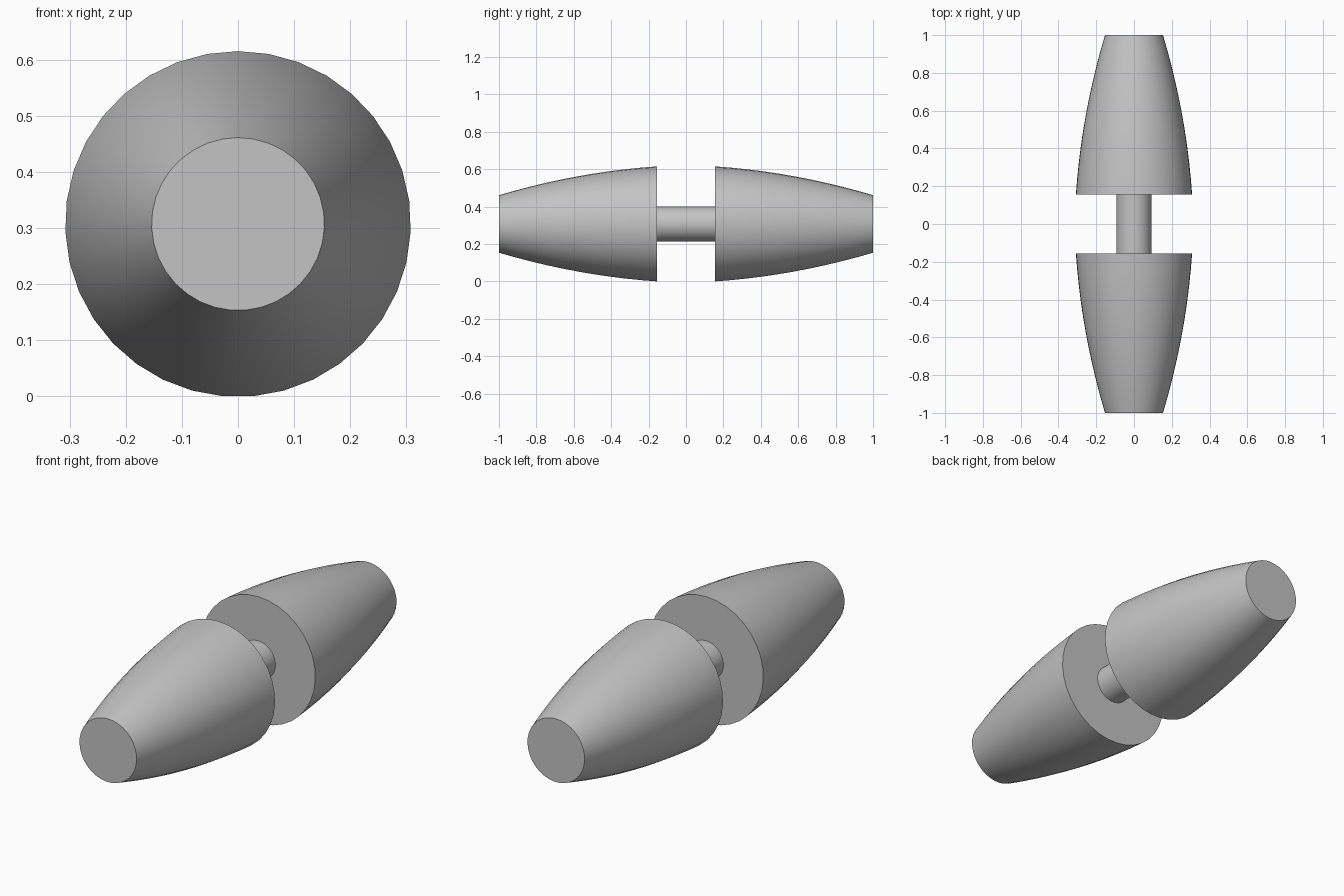
import bpy
import bmesh
from math import sin, cos, tau, radians

SIDES = 35
AXIS_Z = 0.307
GAP, END = 0.155, 1.0
WIDE, SHAFT = 0.308, 0.093
RINGS = 10

if "Cube" in bpy.data.objects:
    bpy.data.objects.remove(bpy.data.objects["Cube"])

# Single plain grey
grey = bpy.data.materials.new("plain_grey")
grey.use_nodes = True
colour = (0.55, 0.55, 0.55, 1)
grey.diffuse_color = colour
grey.node_tree.nodes["Principled BSDF"].inputs["Base Color"].default_value = colour


def lathe(name, profile):
    """Turn (y, radius) pairs around the long axis and cap both ends."""
    bm = bmesh.new()
    rings = []
    for y, r in profile:
        rings.append([bm.verts.new((r * sin(tau * i / SIDES), y,
                                    AXIS_Z + r * cos(tau * i / SIDES)))
                      for i in range(SIDES)])
    for a, b in zip(rings, rings[1:]):
        for i in range(SIDES):
            j = (i + 1) % SIDES
            bm.faces.new((a[i], a[j], b[j], b[i]))
    bm.faces.new(rings[0])
    bm.faces.new(rings[-1])
    bmesh.ops.recalc_face_normals(bm, faces=bm.faces)
    mesh = bpy.data.meshes.new(name)
    bm.to_mesh(mesh)
    bm.free()
    mesh.materials.append(grey)
    obj = bpy.data.objects.new(name, mesh)
    bpy.context.collection.objects.link(obj)
    bpy.ops.object.select_all(action="DESELECT")
    obj.select_set(True)
    bpy.context.view_layer.objects.active = obj
    bpy.ops.object.shade_smooth_by_angle(angle=radians(30))
    return obj


# Bulging taper, widest at the gap
taper = []
for k in range(RINGS + 1):
    t = k / RINGS
    taper.append((GAP + (END - GAP) * t, WIDE - 0.057 * t - 0.097 * t * t))

# Two mirrored end cones joined by a thin shaft
for name, side in (("front_cone", -1), ("back_cone", 1)):
    lathe(name, [(side * y, r) for y, r in taper])
lathe("connecting_shaft", [(-GAP, SHAFT), (GAP, SHAFT)])
